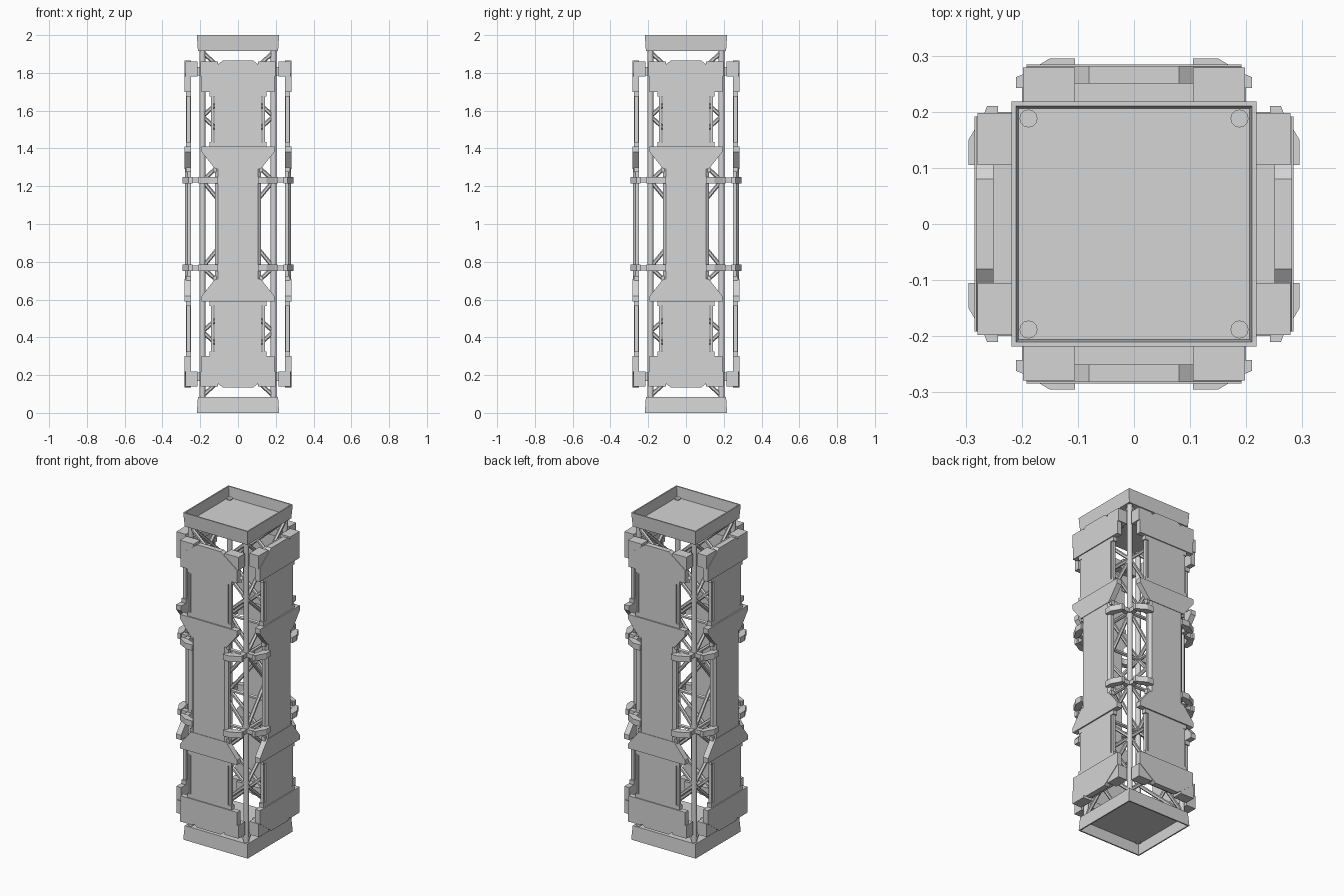
import bpy, bmesh, math
from mathutils import Vector, Matrix

cube = bpy.data.objects.get("Cube")
if cube:
    bpy.data.objects.remove(cube, do_unlink=True)

GREY = (0.66, 0.66, 0.66, 1)
mat = bpy.data.materials.new("light grey")
mat.use_nodes = True
mat.diffuse_color = GREY
mat.node_tree.nodes["Principled BSDF"].inputs["Base Color"].default_value = GREY


def finish(name, bm, turn=0):
    """Turn a mesh to one of the four sides and add it to the scene."""
    bm.transform(Matrix.Rotation(turn * math.pi / 2, 4, 'Z'))
    bmesh.ops.recalc_face_normals(bm, faces=bm.faces)
    mesh = bpy.data.meshes.new(name)
    bm.to_mesh(mesh)
    bm.free()
    mesh.materials.append(mat)
    ob = bpy.data.objects.new(name, mesh)
    bpy.context.collection.objects.link(ob)
    return ob


def prism(bm, lower, upper):
    """Join two matching outlines into a solid."""
    a = [bm.verts.new(p) for p in lower]
    b = [bm.verts.new(p) for p in upper]
    bm.faces.new(a)
    bm.faces.new(b)
    for i in range(len(a)):
        j = (i + 1) % len(a)
        bm.faces.new((a[i], a[j], b[j], b[i]))


def plate(bm, outline, near, far):
    """Front-facing (x, z) outline, thickened outward from the axis."""
    prism(bm, [(x, -near, z) for x, z in outline], [(x, -far, z) for x, z in outline])


def slab(bm, outline, z0, z1):
    """Plan (x, outward distance) outline, raised from z0 to z1."""
    prism(bm, [(x, -d, z0) for x, d in outline], [(x, -d, z1) for x, d in outline])


def box(bm, x0, x1, near, far, z0, z1):
    slab(bm, [(x0, near), (x1, near), (x1, far), (x0, far)], z0, z1)


def strut(bm, a, b, radius, sides):
    a, b = Vector(a), Vector(b)
    axis = b - a
    m = Matrix.Translation((a + b) / 2) @ axis.to_track_quat('Z', 'Y').to_matrix().to_4x4()
    bmesh.ops.create_cone(bm, cap_ends=True, segments=sides, radius1=radius,
                          radius2=radius, depth=axis.length, matrix=m)


def both_sides(half):
    return half + [(-x, z) for x, z in reversed(half)]


def flip(outline, up):
    return outline if up else [(x, 2 - z) for x, z in outline]


def span(z0, z1, up):
    return (z0, z1) if up else (2 - z1, 2 - z0)


# End trays: open boxes facing up and down
def tray(name, up):
    bm = bmesh.new()
    rings = []
    for half, z in ((0.212, 1.915), (0.218, 2.0), (0.21, 2.0), (0.206, 1.935)):
        z = z if up else 2 - z
        rings.append([bm.verts.new((sx * half, sy * half, z))
                      for sx, sy in ((-1, -1), (1, -1), (1, 1), (-1, 1))])
    for r, s in zip(rings, rings[1:]):
        for i in range(4):
            j = (i + 1) % 4
            bm.faces.new((r[i], r[j], s[j], s[i]))
    bm.faces.new(rings[0])
    bm.faces.new(rings[-1])
    finish(name, bm)


tray("top_tray", True)
tray("bottom_tray", False)

CAP = both_sides([(0.08, 1.865), (0.192, 1.78), (0.192, 1.70)])
FLARE = both_sides([(0.192, 1.41), (0.192, 1.38), (0.12, 1.29)])
BRACKET = [(0.105, 0.255), (0.105, 0.295), (0.15, 0.295), (0.195, 0.268),
           (0.21, 0.262), (0.21, 0.242), (0.17, 0.242), (0.145, 0.255)]
NODES = (0.09, 0.43, 0.77, 1.23, 1.57, 1.91)
P = 0.188

for side, word in enumerate(("front", "left", "back", "right")):
    # Corner pole
    bm = bmesh.new()
    strut(bm, (P, -P, 0.06), (P, -P, 1.942), 0.016, 12)
    pole = finish(word + "_corner_pole", bm, side)
    for f in pole.data.polygons:
        f.use_smooth = len(f.vertices) == 4

    # Cross braces and level bars of the truss
    bm = bmesh.new()
    for z0, z1 in zip(NODES, NODES[1:]):
        strut(bm, (-P, -P, z0), (P, -P, z1), 0.011, 6)
        strut(bm, (P, -P, z0), (-P, -P, z1), 0.011, 6)
    for z in NODES[2:4]:
        strut(bm, (-P, -P, z), (P, -P, z), 0.011, 6)
    finish(word + "_truss_braces", bm, side)

    # Central column with chamfered edges
    bm = bmesh.new()
    slab(bm, [(-0.122, 0.248), (0.122, 0.248), (0.122, 0.268), (0.105, 0.281),
              (-0.105, 0.281), (-0.122, 0.268)], 0.69, 1.31)
    finish(word + "_column", bm, side)

    for up, level in ((True, "upper"), (False, "lower")):
        label = word + "_" + level
        # Angular end cap and flared collar
        bm = bmesh.new()
        plate(bm, flip(CAP, up), 0.25, 0.282)
        plate(bm, flip(FLARE, up), 0.25, 0.284)
        finish(label + "_caps", bm, side)

        # Recessed panel between them
        bm = bmesh.new()
        box(bm, -0.125, 0.125, 0.25, 0.276, *span(1.40, 1.71, up))
        finish(label + "_panel", bm, side)

        # Side rails with end collars
        bm = bmesh.new()
        for s in (-1, 1):
            x0, x1 = sorted((s * 0.13, s * 0.142))
            box(bm, x0, x1, 0.252, 0.272, *span(1.40, 1.71, up))
            for z in (1.41, 1.675):
                x0, x1 = sorted((s * 0.12, s * 0.15))
                box(bm, x0, x1, 0.248, 0.276, *span(z, z + 0.025, up))
        finish(label + "_rails", bm, side)

        # Mounting blocks on a cross bar
        bm = bmesh.new()
        box(bm, -0.15, 0.15, 0.20, 0.25, *span(1.785, 1.83, up))
        for s in (-1, 1):
            x0, x1 = sorted((s * 0.105, s * 0.198))
            box(bm, x0, x1, 0.215, 0.279, *span(1.78, 1.86, up))
        finish(label + "_mounting_blocks", bm, side)

        # Clamp brackets reaching back to the corner poles
        bm = bmesh.new()
        for s in (-1, 1):
            slab(bm, [(s * x, d) for x, d in BRACKET], *span(1.215, 1.25, up))
            x0, x1 = sorted((s * 0.172, s * 0.2))
            box(bm, x0, x1, 0.175, 0.25, *span(1.22, 1.245, up))
            x0, x1 = sorted((s * 0.105, s * 0.132))
            box(bm, x0, x1, 0.25, 0.274, *span(1.275, 1.30, up))
        finish(label + "_clamps", bm, side)
